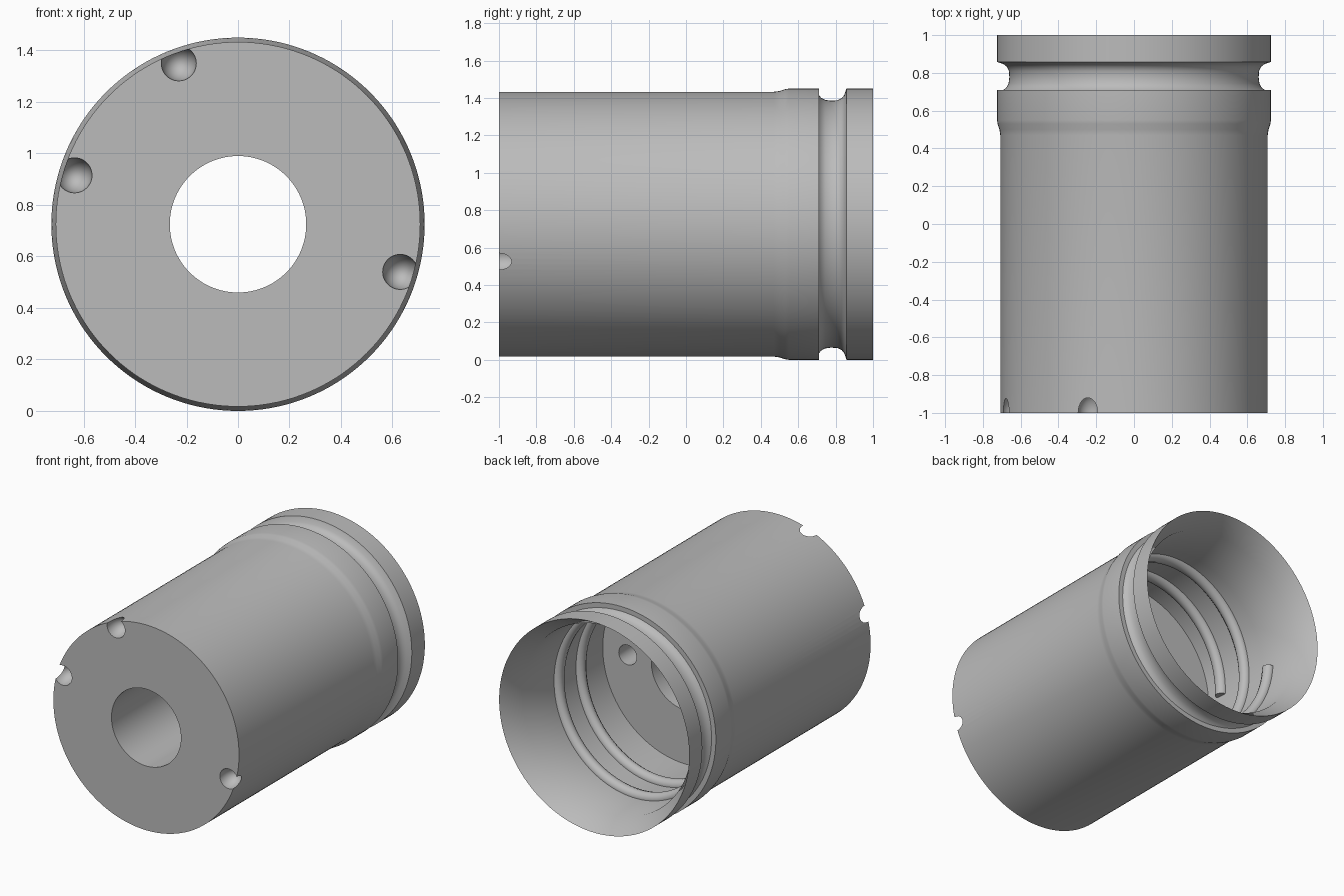
import bpy, bmesh, math
from mathutils import Matrix, Vector

AXIS_Z = 0.725
STEPS = 144

if "Cube" in bpy.data.objects:
    bpy.data.objects.remove(bpy.data.objects["Cube"], do_unlink=True)

grey = bpy.data.materials.new("plain grey")
grey.use_nodes = True
colour = (0.5, 0.5, 0.5, 1)
grey.diffuse_color = colour
grey.node_tree.nodes["Principled BSDF"].inputs["Base Color"].default_value = colour


def mesh_object(name, bm):
    mesh = bpy.data.meshes.new(name)
    bm.to_mesh(mesh)
    bm.free()
    obj = bpy.data.objects.new(name, mesh)
    bpy.context.collection.objects.link(obj)
    mesh.materials.append(grey)
    return obj


def activate(obj):
    bpy.ops.object.select_all(action="DESELECT")
    obj.select_set(True)
    bpy.context.view_layer.objects.active = obj


def revolve(name, profile):
    """Turn a closed (y, radius) profile around the lengthwise axis."""
    bm = bmesh.new()
    verts = [bm.verts.new((0, y, AXIS_Z + r)) for y, r in profile]
    edges = [bm.edges.new((v, verts[i - 1])) for i, v in enumerate(verts)]
    bmesh.ops.spin(bm, geom=verts + edges, cent=(0, 0, AXIS_Z), axis=(0, 1, 0),
                   angle=math.tau, steps=STEPS, use_duplicate=False)
    bmesh.ops.remove_doubles(bm, verts=bm.verts, dist=0.0005)
    bmesh.ops.recalc_face_normals(bm, faces=bm.faces)
    return mesh_object(name, bm)


def cut(target, cutter):
    cutter.hide_render = True
    mod = target.modifiers.new("cut", "BOOLEAN")
    mod.operation = "DIFFERENCE"
    mod.solver = "EXACT"
    mod.object = cutter
    activate(target)
    bpy.ops.object.modifier_apply(modifier=mod.name)
    bpy.data.objects.remove(cutter, do_unlink=True)


# Body: outer wall with flare and ring groove, then mouth, bore, floor and hole
wall = [(-1, 0.708), (0.47, 0.708), (0.50, 0.712), (0.53, 0.722), (0.55, 0.725)]
groove = [(0.71, 0.725), (0.71, 0.692), (0.722, 0.676), (0.745, 0.664), (0.775, 0.66),
          (0.81, 0.662), (0.832, 0.673), (0.846, 0.69), (0.858, 0.725)]
inside = [(1, 0.725), (0.86, 0.645), (0.55, 0.635), (0, 0.635), (0, 0.265), (-1, 0.265)]
body = revolve("body", wall + groove + inside)

# Rounded notches in the front rim
for x, z in [(-0.23, 1.35), (-0.635, 0.915), (0.63, 0.54)]:
    bm = bmesh.new()
    shape = Matrix.LocRotScale(Vector((x, -1, z)), None, Vector((1, 1.5, 1)))
    bmesh.ops.create_uvsphere(bm, u_segments=32, v_segments=24, radius=0.068, matrix=shape)
    cut(body, mesh_object("notch_cutter", bm))

# Blind hole in the inner floor
bm = bmesh.new()
place = Matrix.Translation((0.445, 0, AXIS_Z)) @ Matrix.Rotation(math.pi / 2, 4, "X")
bmesh.ops.create_cone(bm, cap_ends=True, segments=32, radius1=0.068, radius2=0.068,
                      depth=0.3, matrix=place)
cut(body, mesh_object("floor_hole_cutter", bm))

activate(body)
bpy.ops.object.shade_smooth_by_angle(angle=math.radians(30))

# Helical thread rib inside the bore
curve = bpy.data.curves.new("inner_thread", "CURVE")
curve.dimensions = "3D"
curve.bevel_depth = 0.042
curve.bevel_resolution = 3
curve.use_fill_caps = True
count = 2 * 96
spline = curve.splines.new("POLY")
spline.points.add(count)
for i, point in enumerate(spline.points):
    t = i / count
    a = math.pi + 2 * math.tau * t
    point.co = (0.635 * math.cos(a), 0.61 - 0.48 * t, AXIS_Z + 0.635 * math.sin(a), 1)
thread = bpy.data.objects.new("inner_thread", curve)
bpy.context.collection.objects.link(thread)
curve.materials.append(grey)
activate(thread)
bpy.ops.object.convert(target="MESH")
bpy.ops.object.shade_smooth_by_angle(angle=math.radians(40))
